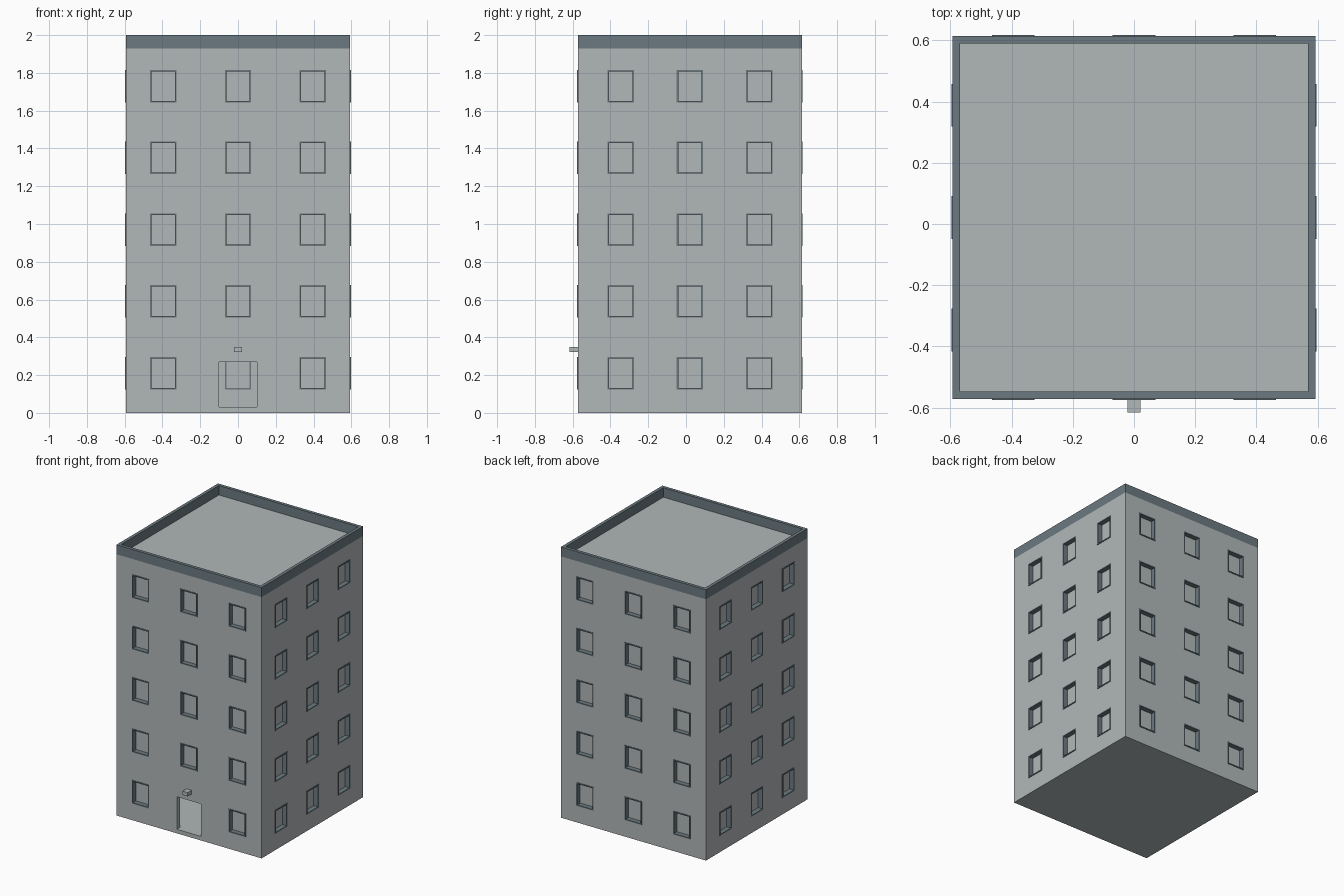
import bpy, bmesh
from mathutils import Matrix, Vector

if "Cube" in bpy.data.objects:
    bpy.data.objects.remove(bpy.data.objects["Cube"])

HALF, CY, T = 0.593, 0.021, 0.04      # half width, centre in y, wall thickness
WALL_TOP, FLOOR, CEILING = 1.93, 0.03, 1.90
WIN_W, WIN_H, PITCH, FIRST = 0.14, 0.172, 0.38, 0.21


def material(name, rgb):
    m = bpy.data.materials.new(name)
    m.diffuse_color = (*rgb, 1)
    m.use_nodes = True
    m.node_tree.nodes["Principled BSDF"].inputs["Base Color"].default_value = m.diffuse_color
    return m


wall_grey = material("wall grey", (0.44, 0.475, 0.48))
slate = material("dark slate", (0.15, 0.195, 0.22))


def box(bm, x0, x1, y0, y1, z0, z1, frame=Matrix()):
    size = Matrix.Diagonal((x1 - x0, y1 - y0, z1 - z0, 1))
    mid = Matrix.Translation(((x0 + x1) / 2, (y0 + y1) / 2, (z0 + z1) / 2))
    bmesh.ops.create_cube(bm, size=1, matrix=frame @ mid @ size)


def finish(bm, name, mat):
    bmesh.ops.recalc_face_normals(bm, faces=bm.faces)
    mesh = bpy.data.meshes.new(name)
    bm.to_mesh(mesh)
    bm.free()
    mesh.materials.append(mat)
    ob = bpy.data.objects.new(name, mesh)
    bpy.context.collection.objects.link(ob)
    return ob


def cut(ob, bm):
    cutter = finish(bm, "cutter", wall_grey)
    cutter.hide_render = True
    mod = ob.modifiers.new("cut", 'BOOLEAN')
    mod.operation, mod.solver, mod.object = 'DIFFERENCE', 'EXACT', cutter
    bpy.context.view_layer.objects.active = ob
    bpy.ops.object.modifier_apply(modifier=mod.name)
    bpy.data.objects.remove(cutter)


# Window frames of reference: local x along the wall, local y into the wall
windows = []
for side in range(4):
    spacing = 0.395 if side % 2 == 0 else 0.367
    turn = Matrix.Translation((0, CY, 0)) @ Matrix.Rotation(side * 1.5707963268, 4, 'Z')
    for floor in range(5):
        for col in (-1, 0, 1):
            if side == 0 and floor == 0 and col == 0:
                continue                      # the doorway takes this place
            windows.append(turn @ Matrix.Translation(
                (col * spacing, -HALF, FIRST + floor * PITCH)))

# Hollow walls with floor slab and roof
bm = bmesh.new()
box(bm, -HALF, HALF, CY - HALF, CY + HALF, 0, WALL_TOP)
walls = finish(bm, "walls", wall_grey)
bm = bmesh.new()
inner = HALF - T
box(bm, -inner, inner, CY - inner, CY + inner, FLOOR, CEILING)
cut(walls, bm)

# Window openings and doorway
w, h = WIN_W / 2, WIN_H / 2
bm = bmesh.new()
for f in windows:
    box(bm, -w + .002, w - .002, -0.03, T + 0.03, -h + .002, h - .002, f)
box(bm, -0.1, 0.1, CY - HALF - 0.03, CY - inner + 0.03, FLOOR, 0.27)
cut(walls, bm)

# Window frames and panes
frames, panes = bmesh.new(), bmesh.new()
e = 0.008
for f in windows:
    for s in (-1, 1):
        a, b = sorted((s * w, s * (w - e)))
        box(frames, a, b, -0.004, T + 0.002, -h, h, f)
        a, b = sorted((s * h, s * (h - e)))
        box(frames, -w + e, w - e, -0.004, T + 0.002, a, b, f)
    box(panes, -w + e, w - e, 0.032, 0.037, -h + e, h - e, f)
finish(frames, "window_frames", slate)
finish(panes, "window_panes", wall_grey)

# Parapet around the roof
bm = bmesh.new()
box(bm, -HALF, HALF, CY - HALF, CY + HALF, WALL_TOP, 2.0)
parapet = finish(bm, "parapet", slate)
bm = bmesh.new()
p = HALF - 0.024
box(bm, -p, p, CY - p, CY + p, WALL_TOP - 0.1, 2.1)
cut(parapet, bm)

# Lamp above the doorway
bm = bmesh.new()
box(bm, -0.021, 0.021, -0.617, CY - HALF + 0.005, 0.322, 0.35)
finish(bm, "door_lamp", wall_grey)
